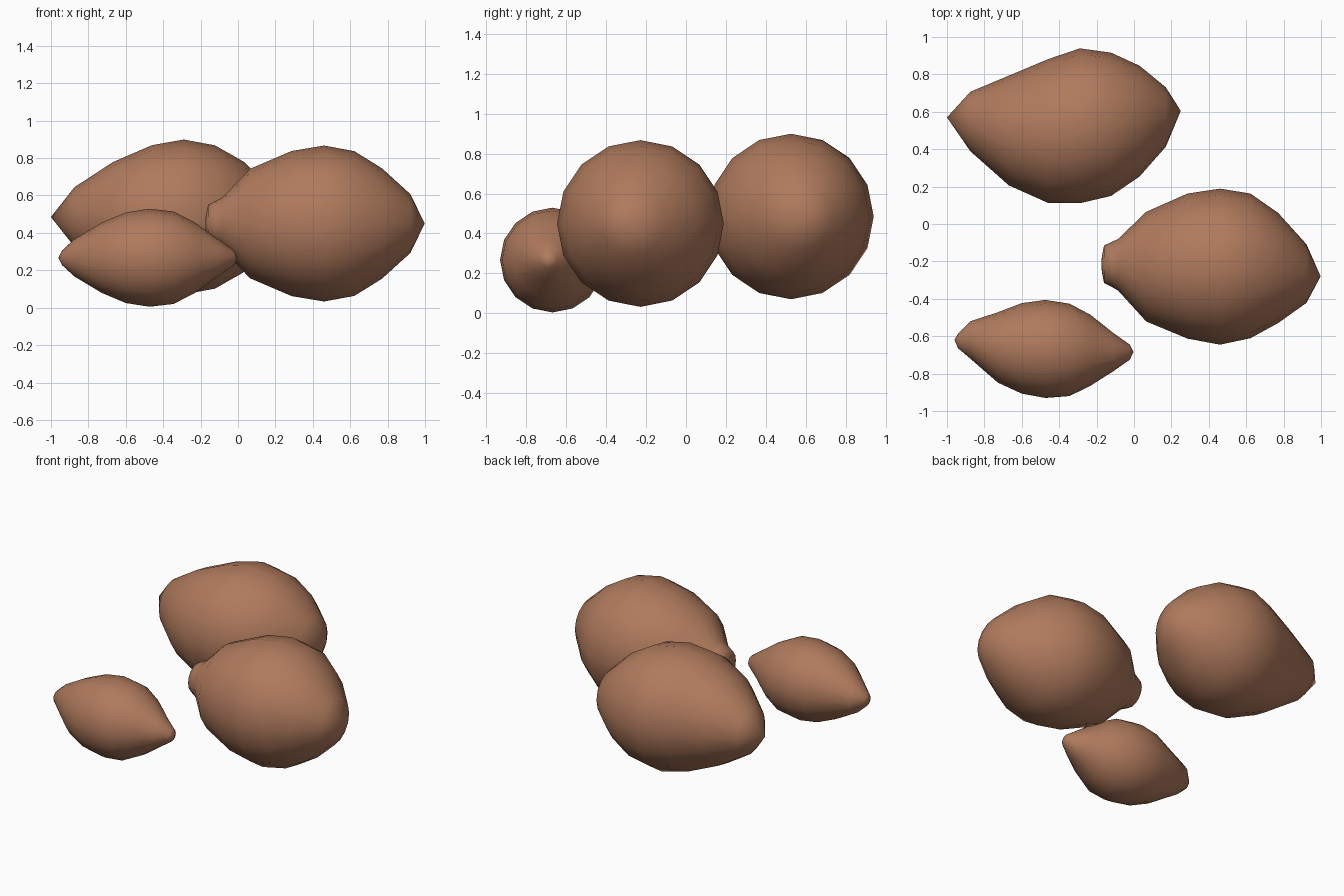
import bpy, bmesh, math

SIDES = 16
brown = bpy.data.materials.new("clay brown")
brown.diffuse_color = (0.43, 0.195, 0.108, 1)


def pod(name, z, start, rings, end):
    """Pointed body along x: tips are (x, y), rings are (x, centre y, radius)."""
    bm = bmesh.new()
    loops = []
    for x, y, r in rings:
        loops.append([bm.verts.new((x, y + r * math.cos(2 * math.pi * i / SIDES),
                                    z + r * math.sin(2 * math.pi * i / SIDES)))
                      for i in range(SIDES)])
    a, b = bm.verts.new((*start, z)), bm.verts.new((*end, z))
    for i in range(SIDES):
        j = (i + 1) % SIDES
        bm.faces.new((a, loops[0][j], loops[0][i]))
        bm.faces.new((b, loops[-1][i], loops[-1][j]))
        for p, q in zip(loops, loops[1:]):
            bm.faces.new((p[i], p[j], q[j], q[i]))
    bmesh.ops.recalc_face_normals(bm, faces=bm.faces[:])
    for f in bm.faces:
        f.smooth = True
    me = bpy.data.meshes.new(name)
    bm.to_mesh(me)
    bm.free()
    me.materials.append(brown)
    ob = bpy.data.objects.new(name, me)
    bpy.context.collection.objects.link(ob)
    return ob


# large pod at the back left
pod("back_pod", 0.485, (-1.0, 0.57),
    [(-0.875, 0.548, 0.159), (-0.67, 0.5, 0.293), (-0.46, 0.497, 0.384),
     (-0.29, 0.525, 0.414), (-0.123, 0.533, 0.383), (0.03, 0.55, 0.296),
     (0.17, 0.572, 0.159)], (0.25, 0.605))

# large pod on the right, with a blunt nub at its left end
pod("right_pod", 0.45, (-0.175, -0.215),
    [(-0.172, -0.215, 0.04), (-0.16, -0.215, 0.1), (-0.12, -0.216, 0.12),
     (-0.085, -0.218, 0.138), (0.065, -0.228, 0.293), (0.287, -0.225, 0.388),
     (0.46, -0.228, 0.417), (0.622, -0.224, 0.387), (0.77, -0.235, 0.295),
     (0.922, -0.265, 0.157)], (0.998, -0.28))

# small pod at the front left
pod("small_pod", 0.267, (-0.96, -0.62),
    [(-0.94, -0.625, 0.04), (-0.875, -0.62, 0.1), (-0.728, -0.66, 0.188),
     (-0.6, -0.665, 0.242), (-0.473, -0.668, 0.262), (-0.345, -0.673, 0.247),
     (-0.233, -0.675, 0.19), (-0.11, -0.685, 0.102), (-0.022, -0.685, 0.04)],
    (-0.003, -0.685))
